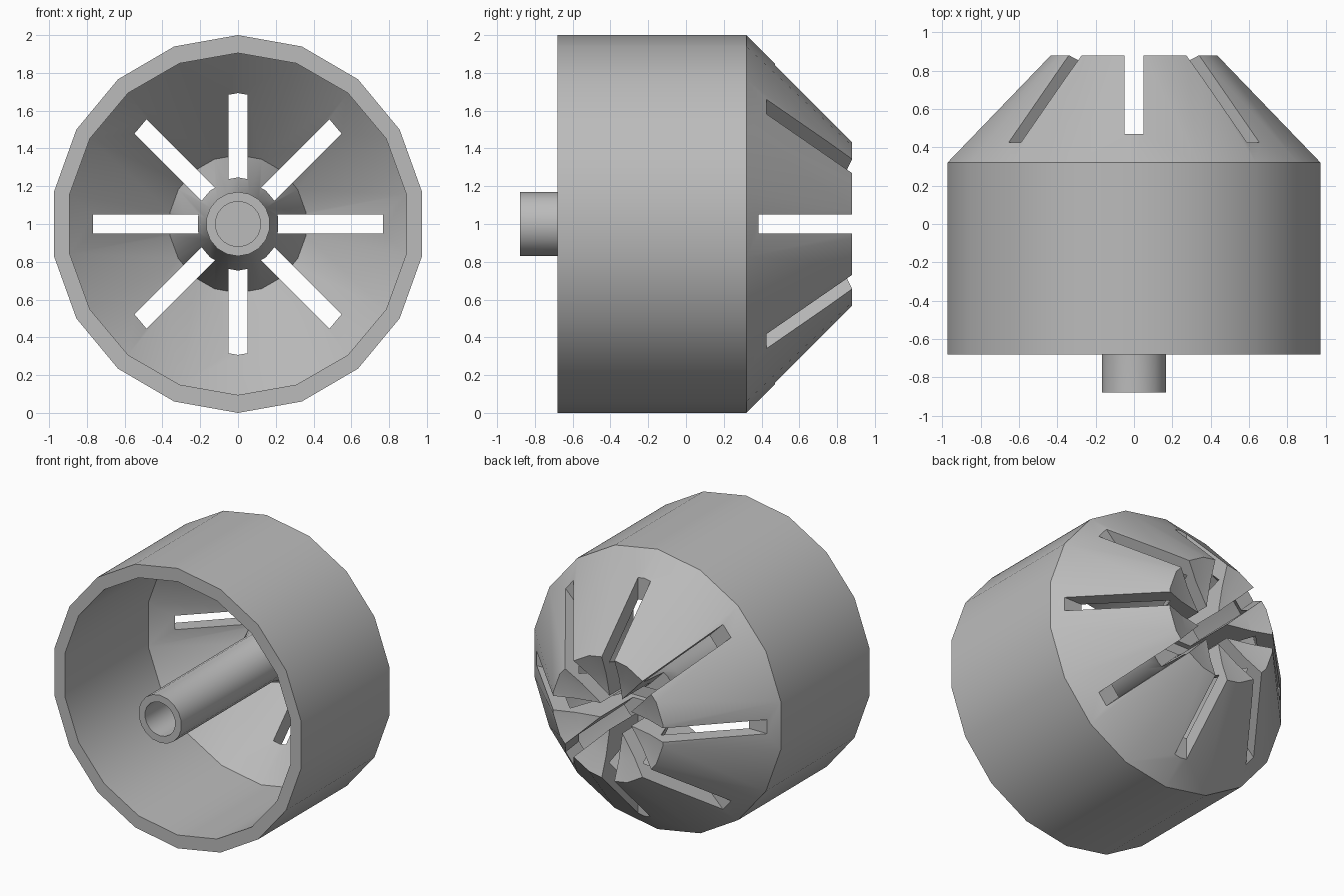
import bpy, bmesh, math
from mathutils import Matrix

cube = bpy.data.objects.get("Cube")
if cube:
    bpy.data.objects.remove(cube, do_unlink=True)

SIDES = 18

grey = bpy.data.materials.new("plain_grey")
grey.use_nodes = True
colour = (0.5, 0.5, 0.5, 1)
grey.diffuse_color = colour
grey.node_tree.nodes["Principled BSDF"].inputs["Base Color"].default_value = colour


def make_object(name, bm):
    bmesh.ops.recalc_face_normals(bm, faces=bm.faces)
    mesh = bpy.data.meshes.new(name)
    bm.to_mesh(mesh)
    bm.free()
    mesh.materials.append(grey)
    obj = bpy.data.objects.new(name, mesh)
    bpy.context.collection.objects.link(obj)
    return obj


def lathe(name, profile):
    """Turn (radius, y) points around the y axis at height 1."""
    bm = bmesh.new()
    rings = []
    for r, y in profile:
        if r == 0:
            rings.append([bm.verts.new((0, y, 1))] * SIDES)
            continue
        squeeze = 0.988 if r > 0.95 else 1
        ring = []
        for i in range(SIDES):
            a = math.tau * i / SIDES
            ring.append(bm.verts.new((squeeze * r * math.sin(a), y, 1 + r * math.cos(a))))
        rings.append(ring)
    for a, b in zip(rings, rings[1:]):
        for i in range(SIDES):
            j = (i + 1) % SIDES
            corners = list(dict.fromkeys((a[i], a[j], b[j], b[i])))
            bm.faces.new(corners)
    return make_object(name, bm)


# Drum with a conical nose, and a hollow stem flaring into the nose
stem = [(0, 0.25), (0.12, 0.25), (0.12, -0.88), (0.17, -0.88), (0.17, 0.26)]
inside = [(0.365, 0.795), (0.905, 0.26), (0.905, -0.68)]
outside = [(1, -0.68), (1, 0.32), (0.44, 0.88)]
dish = [(0.3, 0.83), (0.15, 0.795), (0, 0.785)]
housing = lathe("slotted_housing", stem + inside + outside + dish)

# Slots running right across the nose; each starts at its own depth
for angle, start in ((0, 0.385), (45, 0.425), (90, 0.47), (135, 0.425)):
    bm = bmesh.new()
    bmesh.ops.create_cube(bm, size=1)
    depth = 1.2 - start
    bmesh.ops.scale(bm, vec=(2.6, depth, 0.1), verts=bm.verts)
    bmesh.ops.rotate(bm, matrix=Matrix.Rotation(math.radians(angle), 3, 'Y'), verts=bm.verts)
    bmesh.ops.translate(bm, vec=(0, start + depth / 2, 1), verts=bm.verts)
    cutter = make_object("slot_cutter", bm)
    cutter.hide_render = True
    cut = housing.modifiers.new("slot", 'BOOLEAN')
    cut.operation = 'DIFFERENCE'
    cut.solver = 'EXACT'
    cut.object = cutter
    bpy.context.view_layer.objects.active = housing
    bpy.ops.object.modifier_apply(modifier=cut.name)
    bpy.data.objects.remove(cutter, do_unlink=True)

# Smooth round walls, sharp rims
bpy.ops.object.select_all(action='DESELECT')
housing.select_set(True)
bpy.context.view_layer.objects.active = housing
bpy.ops.object.shade_smooth_by_angle(angle=math.radians(30))
